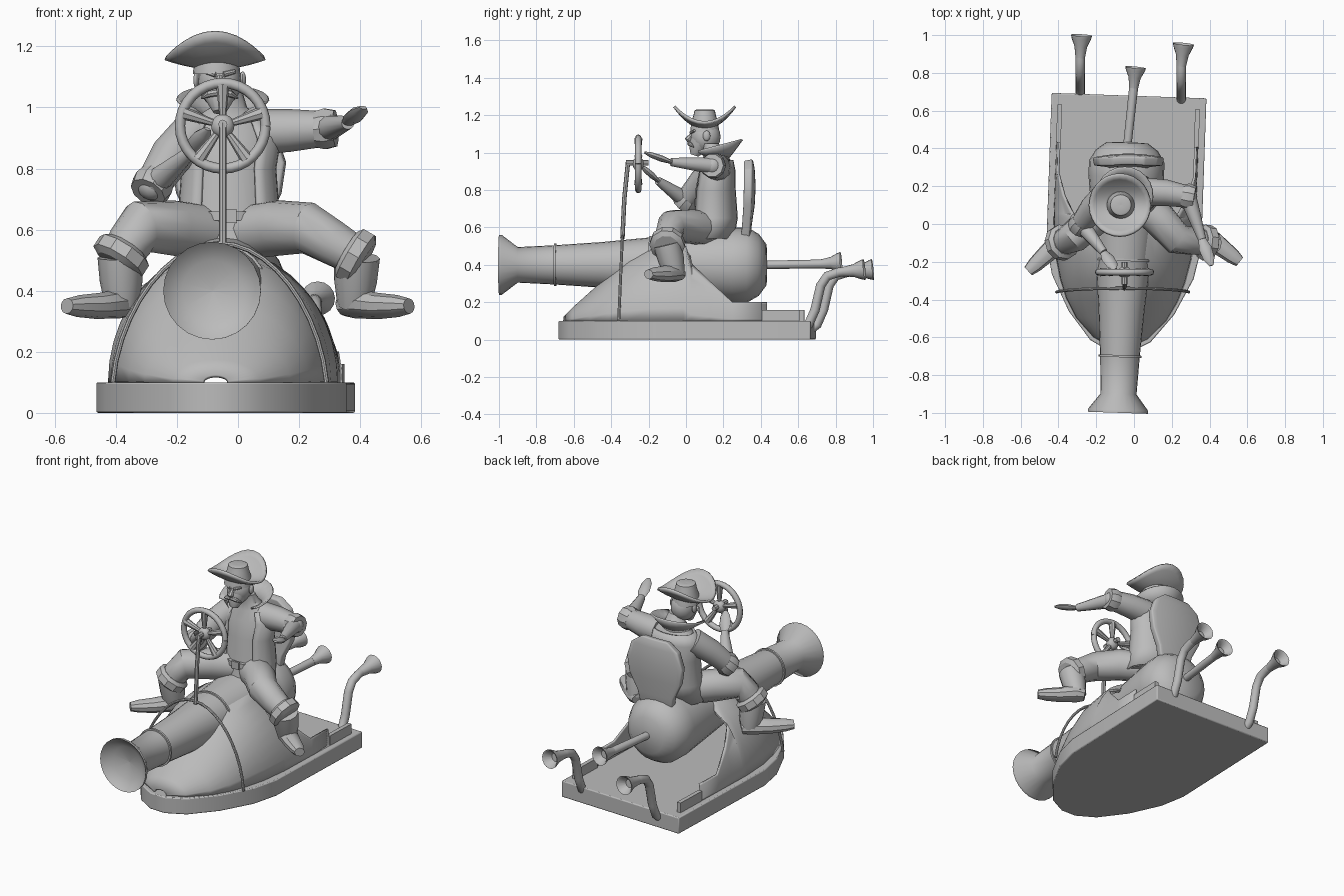
import bpy, bmesh, math
from math import sin, cos, pi, radians
from mathutils import Vector, Matrix

cube = bpy.data.objects.get("Cube")
if cube:
    bpy.data.objects.remove(cube, do_unlink=True)

grey = bpy.data.materials.new("plain_grey")
grey.use_nodes = True
COLOUR = (0.5, 0.5, 0.5, 1)
grey.diffuse_color = COLOUR
grey.node_tree.nodes["Principled BSDF"].inputs["Base Color"].default_value = COLOUR

# The sled and cannon share a slightly turned centre line
SLED = Matrix.Translation((-0.05, 0, 0)) @ Matrix.Rotation(-0.035, 4, 'Z')


def finish(name, bm, angle=40, matrix=None, thick=0, bevel=0):
    bmesh.ops.remove_doubles(bm, verts=bm.verts, dist=0.0005)
    bmesh.ops.recalc_face_normals(bm, faces=bm.faces)
    if matrix:
        bm.transform(matrix)
    mesh = bpy.data.meshes.new(name)
    bm.to_mesh(mesh)
    bm.free()
    mesh.materials.append(grey)
    ob = bpy.data.objects.new(name, mesh)
    bpy.context.collection.objects.link(ob)
    if thick:
        mod = ob.modifiers.new("thickness", 'SOLIDIFY')
        mod.thickness, mod.offset = thick, 0
    if bevel:
        mod = ob.modifiers.new("bevel", 'BEVEL')
        mod.width, mod.segments = bevel, 2
    bpy.ops.object.select_all(action='DESELECT')
    ob.select_set(True)
    bpy.context.view_layer.objects.active = ob
    bpy.ops.object.shade_smooth_by_angle(angle=radians(angle))
    return ob


def add_rows(bm, rows, closed=False, caps=False):
    grid = [[bm.verts.new(p) for p in row] for row in rows]
    for a, b in zip(grid, grid[1:]):
        n = len(a)
        for i in range(n if closed else n - 1):
            j = (i + 1) % n
            bm.faces.new((a[i], a[j], b[j], b[i]))
    if caps:
        bm.faces.new(grid[0])
        bm.faces.new(grid[-1])


def sheet(name, rows, closed=False, caps=False, **kw):
    bm = bmesh.new()
    add_rows(bm, rows, closed, caps)
    return finish(name, bm, **kw)


def lathe(name, origin, axis, profile, sides=24, **kw):
    # Revolve (distance, radius) pairs about an axis
    q = Vector(axis).to_track_quat('Z', 'Y')
    rows = [[Vector(origin) + q @ Vector((r * cos(t), r * sin(t), d))
             for t in (2 * pi * i / sides for i in range(sides))]
            for d, r in [(d, max(r, 0.001)) for d, r in profile]]
    return sheet(name, rows, True, True, **kw)


def tube(name, points, radii, sides=12, su=1, sv=1, **kw):
    # Sweep a round or squashed section along a path
    pts = [Vector(p) for p in points]
    u, rows = None, []
    for i, p in enumerate(pts):
        d = (pts[min(i + 1, len(pts) - 1)] - pts[max(i - 1, 0)]).normalized()
        if u is None:
            u = Vector((1, 0, 0)) if abs(d.x) < 0.8 else Vector((0, 1, 0))
        u = (u - d * u.dot(d)).normalized()
        v = d.cross(u)
        rows.append([p + radii[i] * (u * su * cos(t) + v * sv * sin(t))
                     for t in (2 * pi * k / sides for k in range(sides))])
    return sheet(name, rows, True, True, **kw)


def ball(name, centre, size, segs=16, **kw):
    bm = bmesh.new()
    bmesh.ops.create_uvsphere(bm, u_segments=segs, v_segments=10, radius=1)
    bm.transform(Matrix.Translation(centre) @ Matrix.Diagonal((*size, 1)))
    return finish(name, bm, **kw)


def box(name, centre, size, **kw):
    bm = bmesh.new()
    bmesh.ops.create_cube(bm, size=1)
    bm.transform(Matrix.Translation(centre) @ Matrix.Diagonal((*size, 1)))
    return finish(name, bm, angle=30, **kw)


# Sled base
half = [(0.41, 0.68), (0.41, -0.12), (0.375, -0.28), (0.28, -0.47), (0.16, -0.62), (0.05, -0.68)]
outline = half + [(-x, y) for x, y in reversed(half)]
sheet("sled_base", [[(x, y, z) for x, y in outline] for z in (0, 0.1)], True, True,
      matrix=SLED, angle=30, bevel=0.006)

# Hull shell, full arch in front and low side walls behind: y, half width, height, wall top
SHELL = [(-0.65, 0.04, 0.02, 1), (-0.6, 0.14, 0.07, 1), (-0.5, 0.235, 0.16, 1), (-0.4, 0.29, 0.25, 1),
         (-0.3, 0.325, 0.34, 1), (-0.17, 0.355, 0.41, 1), (0, 0.37, 0.43, 1), (0.04, 0.37, 0.43, 0.3),
         (0.14, 0.37, 0.43, 0.21), (0.26, 0.37, 0.43, 0.1), (0.42, 0.37, 0.43, 0.1)]
bm = bmesh.new()
for s in (1, -1):
    rows = []
    for y, w, h, top in SHELL:
        tmax = math.asin(min(1, top / h))
        rows.append([(s * w * cos(tmax * k / 10), y, 0.1 + h * sin(tmax * k / 10)) for k in range(11)])
    add_rows(bm, rows)
finish("hull_shell", bm, matrix=SLED, thick=0.012, angle=35)
for s, side in ((1, "left"), (-1, "right")):
    box(side + "_rail", (s * 0.365, 0.52, 0.13), (0.025, 0.2, 0.06), matrix=SLED)

# Cannon
lathe("cannon", (0, 0, 0.4), (0, 1, 0),
      [(-0.94, 0.001), (-0.955, 0.1), (-0.985, 0.145), (-1, 0.16), (-0.985, 0.16), (-0.9, 0.095),
       (-0.7, 0.105), (-0.45, 0.122), (-0.19, 0.147), (0.1, 0.182), (0.25, 0.2), (0.33, 0.2),
       (0.39, 0.165), (0.43, 0.11), (0.435, 0.001)], matrix=SLED, angle=50)
for i, (y, r) in enumerate(((-0.7, 0.114), (-0.19, 0.155))):
    lathe("cannon_band_%d" % (i + 1), (0, y, 0.4), (0, 1, 0),
          [(-0.006, r - 0.02), (-0.006, r), (0.006, r), (0.006, r - 0.02)], matrix=SLED)


# Exhaust pipes with flared ends
def bell(name, origin, axis, length, r0, r1):
    lathe(name, origin, axis, [(0, r0), (length * 0.5, r0 * 1.35), (length * 0.85, r1 * 0.92), (length, r1),
                               (length * 0.97, r1 * 0.85), (length * 0.6, r0)], sides=16)


tube("centre_pipe", [(-0.035, 0.42, 0.4), (0, 0.74, 0.405)], (0.022, 0.024))
bell("centre_pipe_flare", (-0.002, 0.72, 0.405), (0.1, 1, 0.08), 0.11, 0.024, 0.055)
for side, x, y, lean in (("left", 0.25, -0.045, 0.1), ("right", -0.285, 0, 0.06)):
    tube(side + "_pipe", [(x, y + a, b) for a, b in
         ((0.66, 0.05), (0.7, 0.08), (0.735, 0.16), (0.765, 0.29), (0.8, 0.34), (0.86, 0.36), (0.9, 0.365))],
         [0.025] * 7)
    bell(side + "_pipe_flare", (x, y + 0.88, 0.363), (lean, 1, 0.1), 0.12, 0.025, 0.056)

# Hoop, steering column and wheel
tube("steering_hoop", [(-0.06 + 0.35 * cos(t) * (1 - 0.12 * sin(t)), -0.36 + 0.02 * sin(t), 0.1 + 0.455 * sin(t))
                       for t in (pi * k / 20 for k in range(21))], [0.008] * 21, sides=8)
tube("steering_column", [(-0.05, -0.34, 0.54), (-0.05, -0.33, 0.75), (-0.05, -0.31, 0.95)], [0.012] * 3, sides=8)
tube("wheel_axle", [(-0.05, -0.32, 0.945), (-0.05, -0.2, 0.945)], [0.015] * 2, sides=8)
HUB = Vector((-0.05, -0.255, 0.94))
ball("wheel_hub", HUB, (0.038, 0.03, 0.038))
tube("wheel_rim", [HUB + Vector((0.14 * cos(t), 0, 0.14 * sin(t))) for t in (pi * k / 16 for k in range(33))],
     [0.017] * 33, sides=8, angle=50)
for k in range(5):
    d = Vector((cos(pi / 2 + k * 0.4 * pi), 0, sin(pi / 2 + k * 0.4 * pi)))
    tube("wheel_spoke_%d" % (k + 1), [HUB + d * 0.02, HUB + d * 0.135], (0.01, 0.022), sides=8)

# Seat back
rows = [[(-0.03 + w * k / 6, y - 0.6 * (w * k / 6) ** 2, z) for k in range(-6, 7)]
        for w, y, z in ((0.1, 0.32, 0.52), (0.12, 0.33, 0.62), (0.17, 0.345, 0.72), (0.185, 0.35, 0.82),
                        (0.155, 0.345, 0.91), (0.085, 0.335, 0.96))]
sheet("seat_back", rows, thick=0.045, bevel=0.008)

# Torso and open coat
TORSO = [(0.54, 0.16, 0.11, 0.13), (0.65, 0.15, 0.11, 0.15), (0.8, 0.14, 0.1, 0.15), (0.9, 0.155, 0.09, 0.16),
         (0.96, 0.12, 0.075, 0.165), (1.0, 0.06, 0.055, 0.15), (1.05, 0.045, 0.045, 0.13)]
ANGLES = [2 * pi * k / 20 for k in range(20)]
sheet("torso", [[(-0.03 + w * cos(t), y + d * sin(t), z) for t in ANGLES] for z, w, d, y in TORSO], True, True)
OPEN = [radians(-55 + 290 * k / 20) for k in range(21)]
sheet("coat", [[(-0.03 + w * 1.07 * cos(t), y + d * 1.1 * sin(t), z) for t in OPEN]
               for z, w, d, y in TORSO[:5]], thick=0.012)
lathe("belt", (-0.03, 0.145, 0.63), (0, 0, 1), [(0, 0.1), (0, 0.128), (0.03, 0.128), (0.03, 0.1)], sides=20)
box("belt_buckle", (-0.03, 0.02, 0.645), (0.05, 0.012, 0.045))
FLARE = [radians(-125 + 250 * k / 16) for k in range(17)]
sheet("coat_collar", [[(-0.05 + r * sin(a), 0.15 + r * cos(a), z + lift * cos(a)) for a in FLARE]
                      for r, z, lift in ((0.075, 0.97, 0), (0.11, 1.0, 0.015), (0.15, 1.03, 0.04))], thick=0.01)

# Head and face
ball("head", (-0.06, 0.105, 1.085), (0.072, 0.08, 0.085))
tube("jaw", [(-0.06, 0.09, 1.08), (-0.06, 0.06, 1.03), (-0.06, 0.045, 0.985)], (0.062, 0.05, 0.022))
tube("nose", [(-0.06, 0.035, 1.1), (-0.06, 0.01, 1.07), (-0.06, 0.02, 1.06)], (0.01, 0.018, 0.012), sides=8)
for s, side in ((1, "left"), (-1, "right")):
    ball(side + "_ear", (-0.06 + s * 0.075, 0.11, 1.09), (0.012, 0.02, 0.028), segs=10)
    tube(side + "_moustache", [(-0.06, 0.018, 1.05), (-0.06 + s * 0.035, 0.022, 1.045), (-0.06 + s * 0.06, 0.04, 1.03)],
         (0.012, 0.012, 0.003), sides=8)
    tube(side + "_brow", [(-0.06 + s * 0.012, 0.027, 1.108), (-0.06 + s * 0.05, 0.045, 1.118)], (0.01, 0.007), sides=8)

# Hat with front and back of the brim turned up
TURN = [2 * pi * k / 28 for k in range(28)]
sheet("hat_brim", [[(-0.075 + r * cos(t), 0.1 + r * sin(t), 1.132 + (r / 0.163) ** 2 * (0.085 * sin(t) ** 2 + 0.03))
                    for t in TURN] for r in (0.05, 0.08, 0.11, 0.14, 0.163)], True, thick=0.014)
lathe("hat_crown", (-0.07, 0.1, 1.11), (0, 0, 1),
      [(0, 0.078), (0.05, 0.072), (0.09, 0.06), (0.115, 0.055), (0.12, 0.045), (0.115, 0.001)], sides=20)


# Arms
def arm(side, shoulder, bend, elbow, wrist, tip):
    s, e, w, t = map(Vector, (shoulder, elbow, wrist, tip))
    tube(side + "_sleeve", [s, bend, e], (0.075, 0.07, 0.058))
    d = (e - Vector(bend)).normalized()
    tube(side + "_sleeve_cuff", [e - d * 0.03, e, e + d * 0.035], (0.062, 0.07, 0.062), sides=10, angle=30)
    ball(side + "_elbow", e, (0.05, 0.05, 0.05))
    tube(side + "_forearm", [e, e.lerp(w, 0.35), w], (0.045, 0.038, 0.022))
    tube(side + "_hand", [w, w.lerp(t, 0.35), w.lerp(t, 0.75), t], (0.02, 0.034, 0.03, 0.012), sides=8, sv=0.5)


arm("left", (0.06, 0.17, 0.92), (0.17, 0.165, 0.925), (0.285, 0.145, 0.93), (0.36, -0.08, 0.95), (0.41, -0.22, 1.0))
arm("right", (-0.15, 0.15, 0.91), (-0.22, 0.08, 0.84), (-0.28, 0.0, 0.745), (-0.16, -0.15, 0.85), (-0.1, -0.24, 0.93))


# Legs and boots
def leg(side, hip, thigh, knee, cuff, heel, toe):
    k, c, h, t = map(Vector, (knee, cuff, heel, toe))
    tube(side + "_trouser", [hip, thigh, k, k.lerp(c, 0.5), c], (0.09, 0.092, 0.085, 0.075, 0.065))
    up = (k - c).normalized()
    tube(side + "_boot_cuff", [c + up * 0.04, c + up * 0.025, c - up * 0.015, c - up * 0.03],
         (0.075, 0.095, 0.095, 0.07), sides=10, angle=30)
    tube(side + "_boot_shaft", [c, c.lerp(h, 0.5), h], (0.075, 0.07, 0.055))
    lift = Vector((0, 0, 0.03))
    tube(side + "_boot_foot", [h - (t - h) * 0.2, h + lift * 0.3, h.lerp(t, 0.45), h.lerp(t, 0.8), t],
         (0.04, 0.058, 0.05, 0.042, 0.03), sides=10, sv=0.85, angle=35)


leg("left", (0.02, 0.12, 0.59), (0.13, 0.03, 0.605), (0.23, -0.08, 0.605), (0.39, -0.1, 0.51),
    (0.38, -0.06, 0.35), (0.56, -0.2, 0.35))
leg("right", (-0.09, 0.12, 0.59), (-0.21, 0.03, 0.605), (-0.32, -0.07, 0.61), (-0.385, -0.1, 0.51),
    (-0.38, -0.08, 0.35), (-0.56, -0.25, 0.35))
